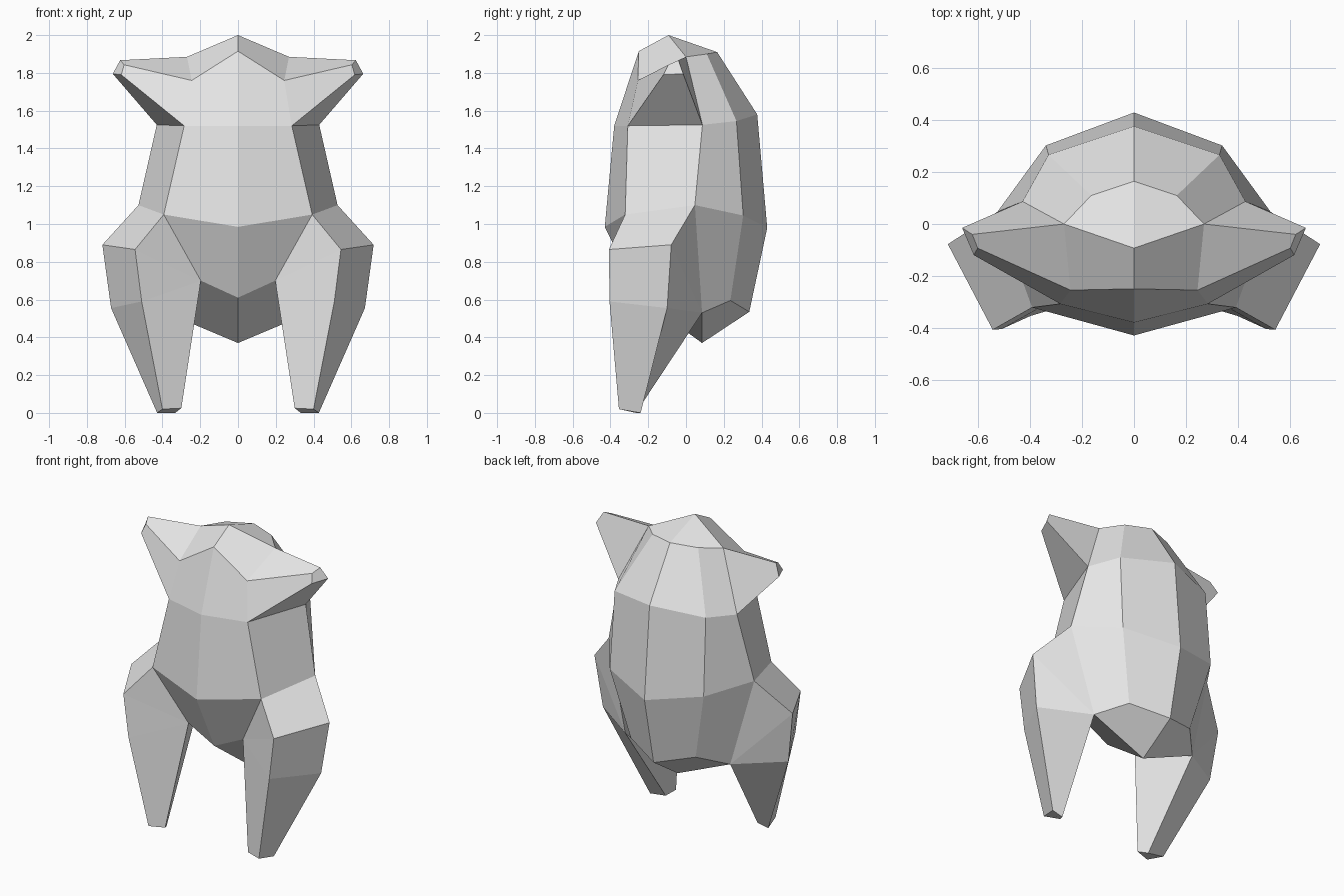
import bpy, bmesh

if "Cube" in bpy.data.objects:
    bpy.data.objects.remove(bpy.data.objects["Cube"])

bm = bmesh.new()


def points(*coords):
    return [bm.verts.new(c) for c in coords]


def face(*verts):
    """Add a face, dropping repeated corners."""
    corners = list(dict.fromkeys(verts))
    if len(corners) > 2:
        bm.faces.new(corners)


def loft(a, b, closed=False, skip=()):
    """Bridge two matching rows of points."""
    n = len(a)
    for i in range(n if closed else n - 1):
        if i not in skip:
            j = (i + 1) % n
            face(a[i], a[j], b[j], b[i])


# Torso half rings, each from front centre round the side to back centre
shoulder = points((0, -.25, 1.915), (.245, -.255, 1.76), (.27, 0, 1.885),
                  (.165, .11, 1.90), (0, .165, 1.91))
chest = points((0, -.38, 1.52), (.285, -.308, 1.52), (.43, .087, 1.525),
               (.33, .267, 1.545), (0, .377, 1.58))
waist = points((0, -.43, .985), (.393, -.322, 1.05), (.527, .047, 1.10),
               (.34, .303, 1.045), (0, .43, .98))
pelvis = points((0, -.245, .61), (.197, -.23, .70), (.38, .085, .53),
                (.235, .235, .595), (0, .335, .535))
loft(shoulder, chest, skip=(1,))      # gap left for the arm
loft(chest, waist)
loft(waist, pelvis, skip=(1,))        # gap left for the leg

# Crown and underside close the torso
for tip, ring in (((0, -.093, 2.0), shoulder), ((0, .085, .37), pelvis)):
    apex = bm.verts.new(tip)
    face(apex, *ring[:3])
    face(apex, *ring[2:])

# Arm stump
socket = [shoulder[1], shoulder[2], chest[2], chest[1]]
stump = points((.603, -.093, 1.843), (.624, -.04, 1.867),
               (.663, -.015, 1.795), (.618, -.12, 1.79))
loft(socket, stump, closed=True)
face(*stump)

# Leg: hip, knee and foot, fanning from the two inner pelvis corners
inner = [pelvis[2], pelvis[1]]
hip = points((.545, -.408, .865), (.718, -.078, .89)) + inner
knee = points((.51, -.405, .59), (.672, -.10, .555)) + inner
foot = points((.40, -.355, .02), (.428, -.24, 0),
              (.333, -.265, 0), (.30, -.325, .025))
rows = [[waist[1], waist[2]] + inner, hip, knee, foot]
for upper, lower in zip(rows, rows[1:]):
    loft(upper, lower, closed=True)
face(*foot)

# Mirror to the other side
bmesh.ops.mirror(bm, geom=bm.verts[:] + bm.edges[:] + bm.faces[:],
                 axis='X', merge_dist=0.0005)
bmesh.ops.remove_doubles(bm, verts=bm.verts[:], dist=0.0005)
bmesh.ops.recalc_face_normals(bm, faces=bm.faces[:])

mesh = bpy.data.meshes.new("body")
bm.to_mesh(mesh)
bm.free()
body = bpy.data.objects.new("body", mesh)
bpy.context.collection.objects.link(body)

grey = bpy.data.materials.new("light grey")
grey.diffuse_color = (0.8, 0.8, 0.8, 1)
grey.use_nodes = True
grey.node_tree.nodes["Principled BSDF"].inputs["Base Color"].default_value = grey.diffuse_color
mesh.materials.append(grey)
